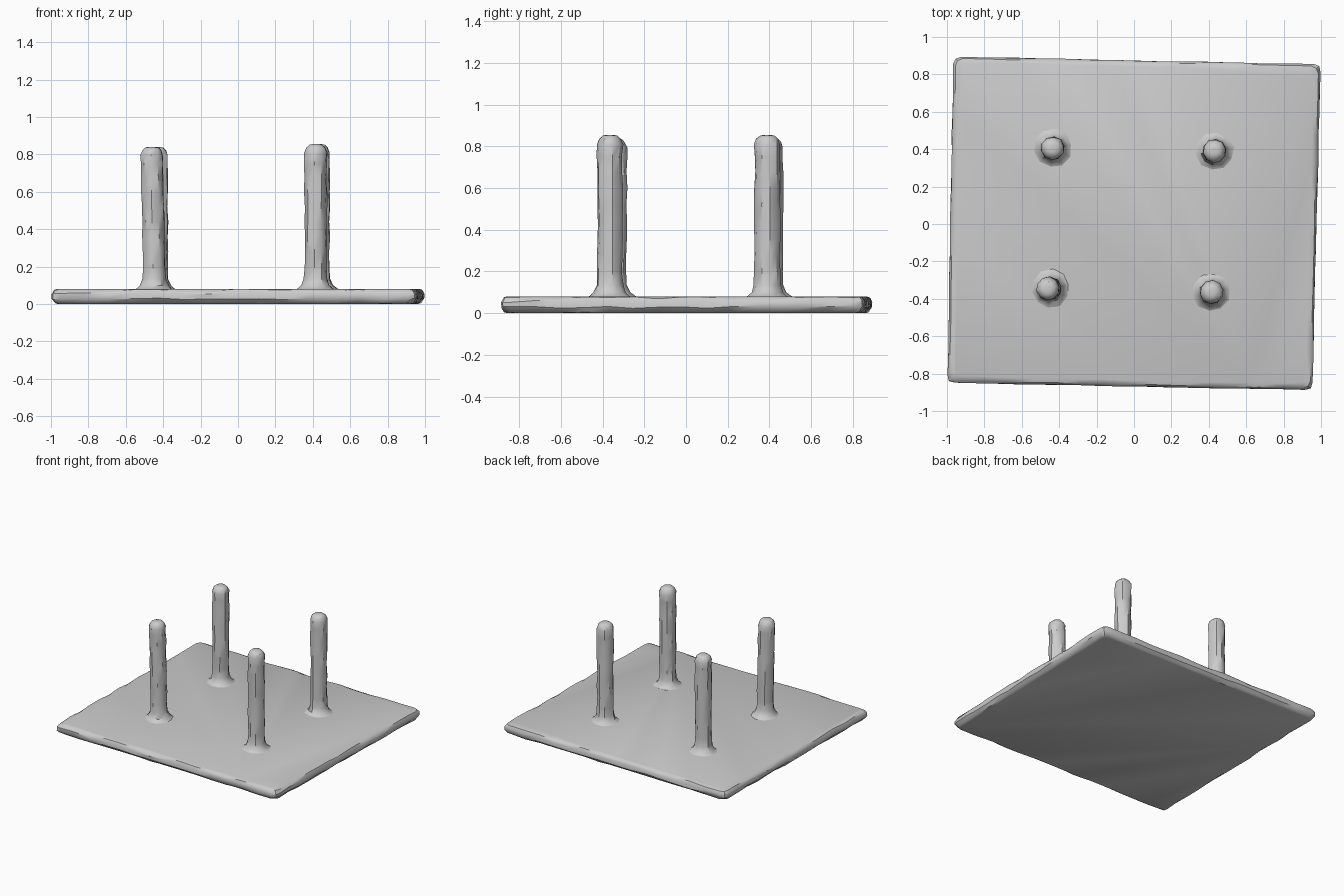
import bpy, bmesh, math, random
from mathutils import Vector

random.seed(4)
cube = bpy.data.objects.get("Cube")
if cube:
    bpy.data.objects.remove(cube, do_unlink=True)

grey = bpy.data.materials.new("plain grey")
grey.use_nodes = True
colour = (0.6, 0.6, 0.6, 1)
grey.diffuse_color = colour
grey.node_tree.nodes["Principled BSDF"].inputs["Base Color"].default_value = colour


def loft(name, rings):
    """Skin a stack of equal rings, close both ends and shade it."""
    bm = bmesh.new()
    loops = [[bm.verts.new(p) for p in ring] for ring in rings]
    n = len(loops[0])
    for a, b in zip(loops, loops[1:]):
        for i in range(n):
            j = (i + 1) % n
            bm.faces.new((a[i], a[j], b[j], b[i]))
    bm.faces.new(loops[0][::-1])
    bm.faces.new(loops[-1])
    bmesh.ops.recalc_face_normals(bm, faces=bm.faces)
    mesh = bpy.data.meshes.new(name)
    bm.to_mesh(mesh)
    bm.free()
    mesh.materials.append(grey)
    obj = bpy.data.objects.new(name, mesh)
    bpy.context.collection.objects.link(obj)
    bpy.ops.object.select_all(action='DESELECT')
    obj.select_set(True)
    bpy.context.view_layer.objects.active = obj
    bpy.ops.object.shade_smooth_by_angle(angle=math.radians(35))
    return obj


# Base plate: slightly skewed square, clipped corners, worn rounded rim
corners = [Vector(c) for c in ((-1.0, -0.85), (0.955, -0.89), (1.0, 0.855), (-0.968, 0.897))]
outline = []
for i, c in enumerate(corners):
    before, after = corners[i - 1], corners[(i + 1) % 4]
    start = c + (before - c).normalized() * 0.04
    end = c + (after - c).normalized() * 0.04
    next_start = after + (c - after).normalized() * 0.04
    outline += [start, c.lerp((start + end) / 2, 0.5)]
    outline += [end.lerp(next_start, k / 14) for k in range(14)]

plate_profile = [(0.0, 0.035), (0.008, 0.018), (0.028, 0.0),
                 (0.055, 0.0), (0.073, 0.012), (0.081, 0.035)]
plate_rings = []
for level, (z, inset) in enumerate(plate_profile):
    ring = []
    for p in outline:
        wear = random.uniform(0, 0.005)
        dz = random.uniform(-0.005, 0.005) if 0 < level < 5 else 0
        ring.append((p.x * (1 - inset - wear), p.y * (1 - inset - wear), z + dz))
    plate_rings.append(ring)
loft("base_plate", plate_rings)

# Posts: flared foot, slightly uneven shaft, rounded tip
foot = [(0.070, 0.125), (0.083, 0.098), (0.100, 0.076), (0.135, 0.064)]
shaft = [(z, 0.061) for z in (0.2, 0.28, 0.36, 0.44, 0.52, 0.6, 0.68, 0.75)]
tip = [(-0.045, 0.062), (-0.018, 0.052), (-0.004, 0.036), (0.0, 0.018)]


def post(name, x, y, height, lean_x):
    rings = []
    for z, r in foot + shaft + [(height + dz, r) for dz, r in tip]:
        cx = x + lean_x * z / height
        ring = []
        for k in range(10):
            a = math.tau * k / 10 + 0.2
            rr = r * random.uniform(0.94, 1.06)
            ring.append((cx + rr * math.cos(a), y + rr * math.sin(a), z))
        rings.append(ring)
    loft(name, rings)


post("front_right_post", -0.445, -0.345, 0.84, -0.015)
post("front_left_post", 0.415, -0.365, 0.855, 0.0)
post("back_right_post", -0.435, 0.405, 0.84, 0.0)
post("back_left_post", 0.43, 0.39, 0.855, 0.0)
